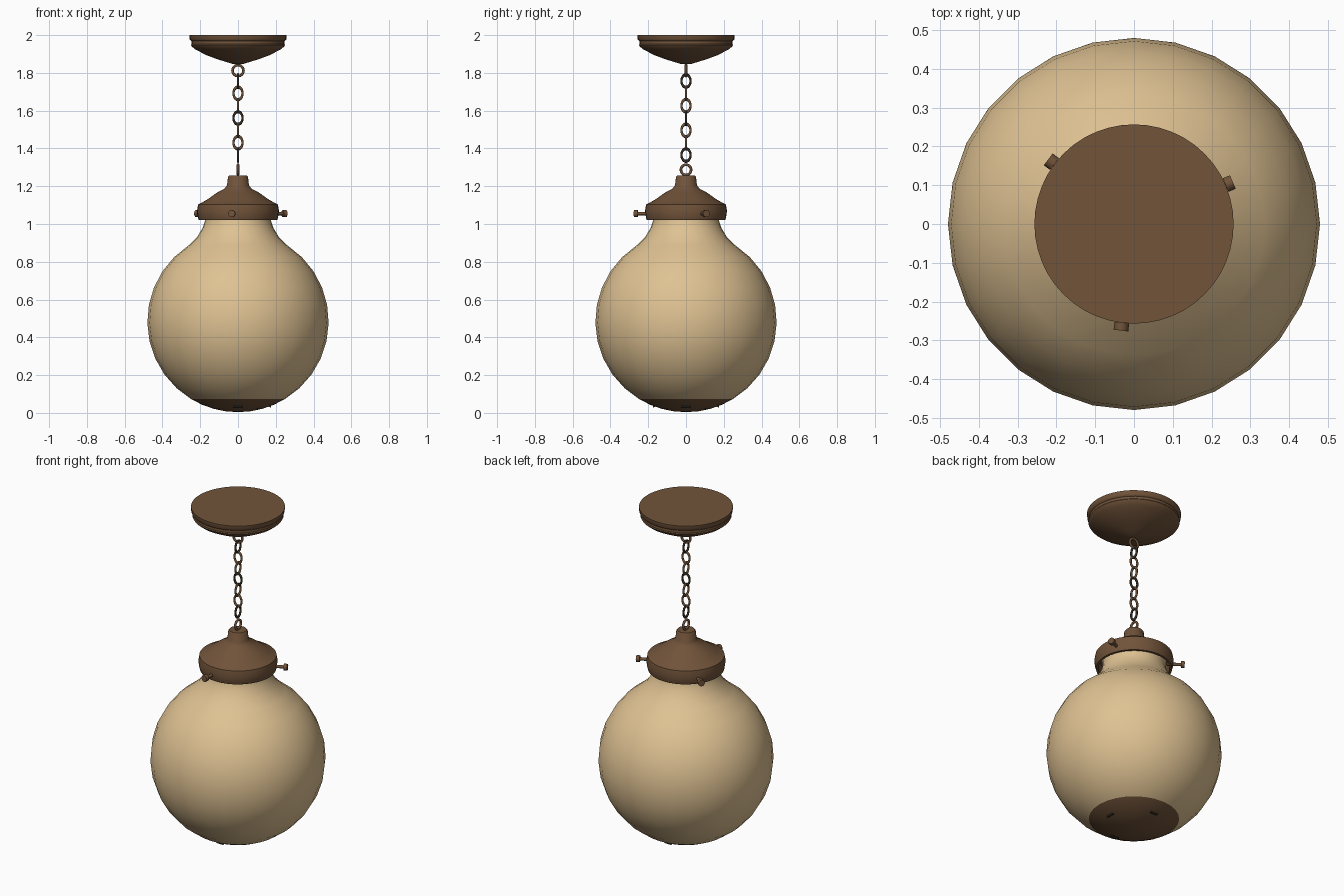
import bpy, bmesh
from math import sin, cos, pi, radians
from mathutils import Vector

if "Cube" in bpy.data.objects:
    bpy.data.objects.remove(bpy.data.objects["Cube"])


def material(name, rgb):
    m = bpy.data.materials.new(name)
    m.use_nodes = True
    m.diffuse_color = (*rgb, 1)
    m.node_tree.nodes["Principled BSDF"].inputs["Base Color"].default_value = (*rgb, 1)
    return m


cream = material("cream_glass", (0.74, 0.54, 0.29))
bronze = material("bronze", (0.165, 0.087, 0.042))
dark = material("dark_bronze", (0.035, 0.025, 0.016))


def smooth(obj, angle=35):
    bpy.ops.object.select_all(action="DESELECT")
    obj.select_set(True)
    bpy.context.view_layer.objects.active = obj
    bpy.ops.object.shade_smooth_by_angle(angle=radians(angle))


def lathe(name, profile, segments, mats):
    """Spin an (r, z) profile about the z axis."""
    bm = bmesh.new()
    verts = [bm.verts.new((r, 0, z)) for r, z in profile]
    edges = [bm.edges.new(pair) for pair in zip(verts, verts[1:])]
    bmesh.ops.spin(bm, geom=verts + edges, cent=(0, 0, 0), axis=(0, 0, 1),
                   angle=2 * pi, steps=segments)
    bmesh.ops.remove_doubles(bm, verts=bm.verts, dist=1e-4)
    bmesh.ops.recalc_face_normals(bm, faces=bm.faces)
    mesh = bpy.data.meshes.new(name)
    bm.to_mesh(mesh)
    bm.free()
    obj = bpy.data.objects.new(name, mesh)
    bpy.context.collection.objects.link(obj)
    for m in mats:
        mesh.materials.append(m)
    smooth(obj)
    return obj


def ring(name, z, major, minor, stretch, sideways, mat):
    bpy.ops.mesh.primitive_torus_add(
        major_segments=20, minor_segments=8, major_radius=major, minor_radius=minor,
        location=(0, 0, z), rotation=(pi / 2, 0, pi / 2 if sideways else 0))
    obj = bpy.context.object
    obj.name = name
    obj.scale.y = stretch
    obj.data.materials.append(mat)
    smooth(obj, 60)


def rod(name, direction, start, end, radius, z):
    """Cylinder lying along a horizontal direction."""
    bpy.ops.mesh.primitive_cylinder_add(
        vertices=12, radius=radius, depth=end - start,
        location=direction * (start + end) / 2 + Vector((0, 0, z)),
        rotation=direction.to_track_quat("Z", "Y").to_euler())
    obj = bpy.context.object
    obj.name = name
    obj.data.materials.append(bronze)
    smooth(obj)


# Glass globe with a metal bottom cap
R, CZ, CAP, NECK = 0.48, 0.484, -59, 57
angles = [-90 + i * (CAP + 90) / 4 for i in range(4)]
angles += [CAP + i * (NECK - CAP) / 10 for i in range(11)]
globe_profile = [(R * cos(radians(a)), CZ + R * sin(radians(a))) for a in angles]
globe_profile += [(0.217, 0.93), (0.187, 0.98), (0.174, 1.02), (0.174, 1.08), (0, 1.08)]
globe = lathe("globe", globe_profile, 28, [cream, bronze])
cap_top = CZ + R * sin(radians(CAP))
for face in globe.data.polygons:
    face.material_index = int(face.center.z < cap_top)

# Small slots on the bottom cap
for i, angle in enumerate((0, 90, 270)):
    a = radians(angle)
    out = Vector((cos(a) * 0.35, sin(a) * 0.35, -0.937)).normalized()
    bpy.ops.mesh.primitive_cube_add(size=1, location=out * R + Vector((0, 0, CZ)),
                                    rotation=(0, radians(20.5), a))
    slot = bpy.context.object
    slot.name = f"cap_slot_{i + 1}"
    slot.scale = (0.014, 0.045, 0.008)
    slot.data.materials.append(dark)

# Bell-shaped globe holder, hollow underneath
lathe("globe_holder", [
    (0, 1.257), (0.047, 1.257), (0.053, 1.25), (0.058, 1.205), (0.072, 1.187),
    (0.11, 1.167), (0.165, 1.128), (0.205, 1.106), (0.211, 1.104), (0.217, 1.07),
    (0.212, 1.035), (0.208, 1.022), (0.195, 1.022), (0.195, 1.09), (0, 1.09)],
    40, [bronze])

# Three thumb screws through the holder rim
for i, angle in enumerate((23, 143, 263)):
    d = Vector((cos(radians(angle)), sin(radians(angle)), 0))
    rod(f"screw_shaft_{i + 1}", d, 0.18, 0.26, 0.009, 1.055)
    rod(f"screw_head_{i + 1}", d, 0.257, 0.277, 0.019, 1.055)

# Ceiling canopy
lathe("ceiling_canopy", [
    (0, 2), (0.257, 2), (0.256, 1.978), (0.25, 1.97), (0.246, 1.968), (0.246, 1.953),
    (0.25, 1.948), (0.245, 1.94), (0.225, 1.924), (0.17, 1.895), (0.12, 1.876),
    (0.07, 1.86), (0.03, 1.848), (0, 1.845)], 48, [bronze])

# Chain with end rings
ring("canopy_loop", 1.812, 0.029, 0.007, 1, False, bronze)
ring("holder_loop", 1.287, 0.027, 0.007, 1, True, bronze)
for i in range(7):
    ring(f"chain_link_{i + 1}", 1.757 - i * 0.0653, 0.024, 0.006, 1.4, i % 2 == 0,
         dark if i % 3 == 0 else bronze)
